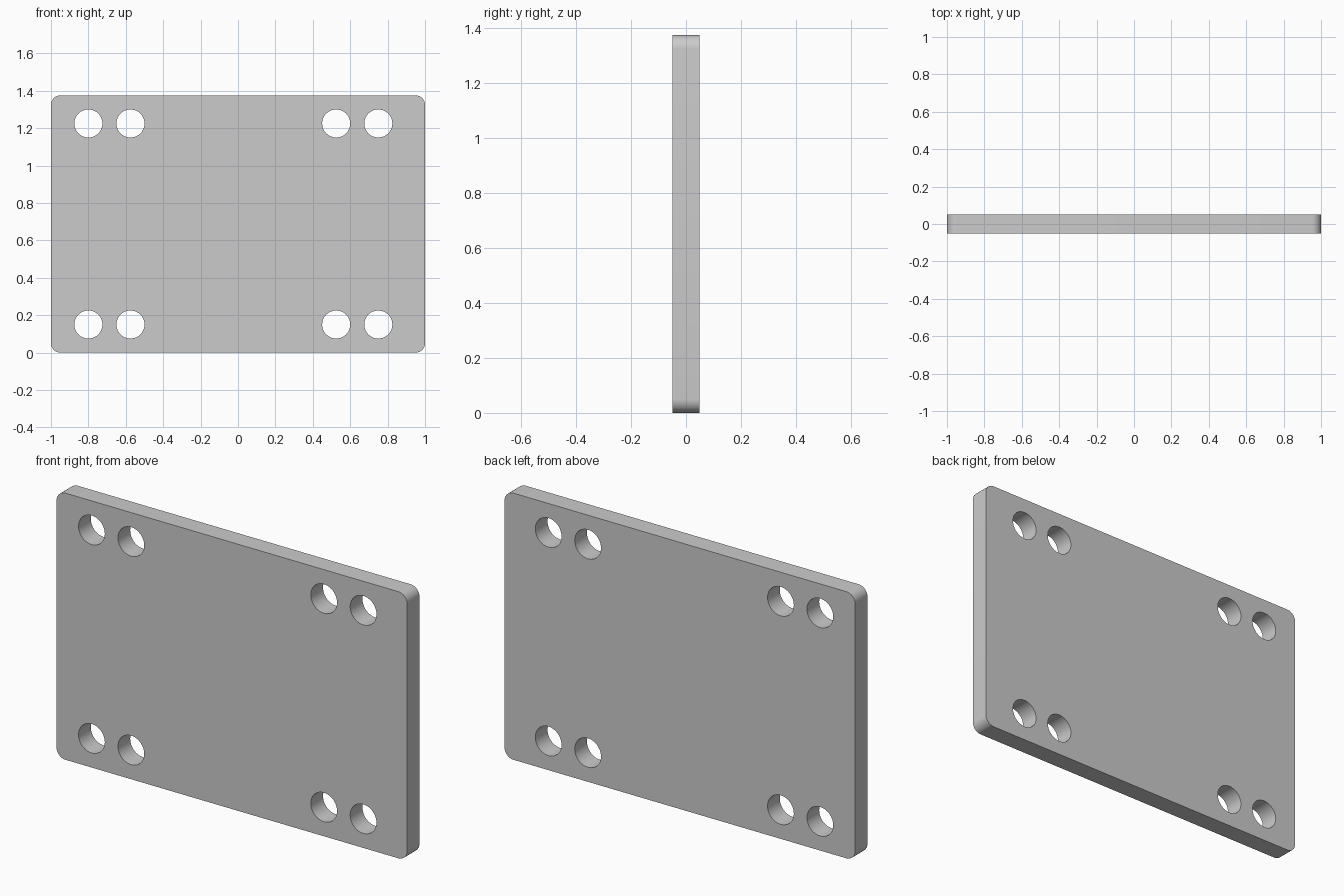
import bpy, bmesh
from math import sin, cos, pi, radians
from mathutils import Vector

if "Cube" in bpy.data.objects:
    bpy.data.objects.remove(bpy.data.objects["Cube"])

WIDTH, HEIGHT, THICK = 2.0, 1.375, 0.1
CORNER_R, HOLE_R = 0.05, 0.075


def arc(cx, cz, r, start, sweep, steps):
    """Points along an arc in the XZ plane."""
    return [(cx + r * cos(start + sweep * i / steps),
             cz + r * sin(start + sweep * i / steps)) for i in range(steps + 1)]


def add_loop(bm, points):
    """Closed loop of edges in the XZ plane."""
    verts = [bm.verts.new((x, 0, z)) for x, z in points]
    for a, b in zip(verts, verts[1:] + verts[:1]):
        bm.edges.new((a, b))


bm = bmesh.new()

# rounded outline
x, lo, hi = WIDTH / 2 - CORNER_R, CORNER_R, HEIGHT - CORNER_R
outline = []
for i, (cx, cz) in enumerate([(x, hi), (-x, hi), (-x, lo), (x, lo)]):
    outline += arc(cx, cz, CORNER_R, i * pi / 2, pi / 2, 8)
add_loop(bm, outline)

# pairs of bolt holes, along the top and bottom edges
for hx in (-0.8, -0.575, 0.525, 0.75):
    for hz in (0.15, HEIGHT - 0.15):
        add_loop(bm, arc(hx, hz, HOLE_R, 0, 2 * pi, 48)[:-1])

bmesh.ops.triangle_fill(bm, edges=bm.edges[:], use_beauty=True,
                        normal=Vector((0, -1, 0)))
bmesh.ops.recalc_face_normals(bm, faces=bm.faces[:])

mesh = bpy.data.meshes.new("mounting_plate")
bm.to_mesh(mesh)
bm.free()
plate = bpy.data.objects.new("mounting_plate", mesh)
bpy.context.collection.objects.link(plate)
bpy.context.view_layer.objects.active = plate
plate.select_set(True)

# plate thickness, centred on y = 0
solid = plate.modifiers.new("thickness", 'SOLIDIFY')
solid.thickness = THICK
solid.offset = 0
bpy.ops.object.modifier_apply(modifier=solid.name)
bpy.ops.object.shade_smooth_by_angle(angle=radians(30))
